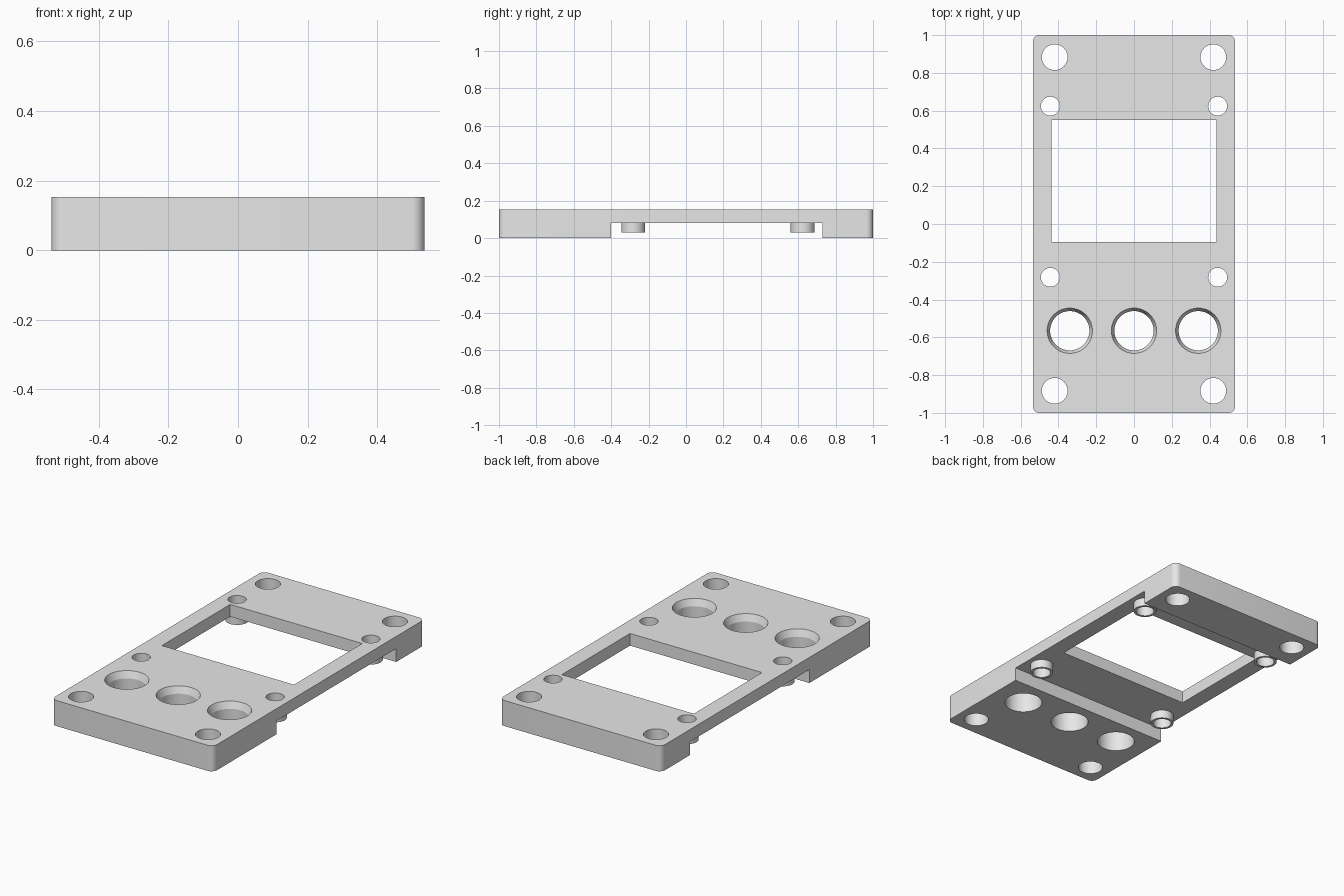
import bpy
import bmesh
import math

old = bpy.data.objects.get("Cube")
if old:
    bpy.data.objects.remove(old, do_unlink=True)

HALF_W, HALF_L, HEIGHT = 0.536, 1.0, 0.153
RECESS_Z, BOSS_Z = 0.08, 0.03
HOLE_Y = -0.565

grey = bpy.data.materials.new("plain_grey")
grey.use_nodes = True
grey.diffuse_color = (0.8, 0.8, 0.8, 1)
grey.node_tree.nodes["Principled BSDF"].inputs["Base Color"].default_value = (0.8, 0.8, 0.8, 1)


def to_object(name, bm):
    mesh = bpy.data.meshes.new(name)
    bm.to_mesh(mesh)
    bm.free()
    mesh.materials.append(grey)
    obj = bpy.data.objects.new(name, mesh)
    bpy.context.scene.collection.objects.link(obj)
    return obj


def block(name, x0, x1, y0, y1, z0, z1, radius=0):
    """Box, with rounded vertical corners when a radius is given."""
    bm = bmesh.new()
    bmesh.ops.create_cube(bm, size=1)
    bmesh.ops.scale(bm, vec=(x1 - x0, y1 - y0, z1 - z0), verts=bm.verts)
    bmesh.ops.translate(bm, vec=((x0 + x1) / 2, (y0 + y1) / 2, (z0 + z1) / 2), verts=bm.verts)
    if radius:
        upright = [e for e in bm.edges if abs(e.verts[0].co.z - e.verts[1].co.z) > 0.01]
        bmesh.ops.bevel(bm, geom=upright, offset=radius, segments=8, profile=0.5, affect='EDGES')
    return to_object(name, bm)


def cylinder(name, x, y, z0, z1, r0, r1=None):
    bm = bmesh.new()
    bmesh.ops.create_cone(bm, cap_ends=True, segments=64, radius1=r0,
                          radius2=r0 if r1 is None else r1, depth=z1 - z0)
    bmesh.ops.translate(bm, vec=(x, y, (z0 + z1) / 2), verts=bm.verts)
    return to_object(name, bm)


def combine(target, tool, operation):
    """Apply one exact boolean, then drop the tool object."""
    mod = target.modifiers.new(tool.name, 'BOOLEAN')
    mod.operation, mod.solver, mod.object = operation, 'EXACT', tool
    graph = bpy.context.evaluated_depsgraph_get()
    result = bpy.data.meshes.new_from_object(target.evaluated_get(graph))
    target.modifiers.clear()
    target.data = result
    bpy.data.objects.remove(tool, do_unlink=True)


# Main plate with rounded corners
plate = block("face_plate", -HALF_W, HALF_W, -HALF_L, HALF_L, 0, HEIGHT, 0.036)

# Full-width recess underneath, and the display window
combine(plate, block("recess_cutter", -1, 1, -0.4, 0.73, -0.1, RECESS_Z), 'DIFFERENCE')
combine(plate, block("window_cutter", -0.437, 0.437, -0.095, 0.55, -0.1, 0.3), 'DIFFERENCE')

for side in (-1, 1):
    # Hollow standoffs with holes through the plate
    for y in (-0.282, 0.624):
        x = side * 0.443
        combine(plate, cylinder("standoff", x, y, BOSS_Z, 0.12, 0.064), 'UNION')
        combine(plate, cylinder("standoff_bore", x, y, -0.1, 0.3, 0.05), 'DIFFERENCE')
    # Corner mounting holes
    for y in (-0.883, 0.883):
        combine(plate, cylinder("corner_bore", side * 0.42, y, -0.1, 0.3, 0.068), 'DIFFERENCE')

# Button holes with a tapered rim at the top
for x in (-0.34, 0, 0.34):
    combine(plate, cylinder("button_bore", x, HOLE_Y, -0.1, 0.3, 0.104), 'DIFFERENCE')
    depth, slope = 0.04, 0.016 / 0.04
    combine(plate, cylinder("rim_cutter", x, HOLE_Y, HEIGHT - depth, HEIGHT + depth,
                            0.104, 0.104 + 2 * depth * slope), 'DIFFERENCE')

# Smooth round walls, sharp edges elsewhere
bpy.ops.object.select_all(action='DESELECT')
plate.select_set(True)
bpy.context.view_layer.objects.active = plate
bpy.ops.object.shade_smooth_by_angle(angle=math.radians(20))
